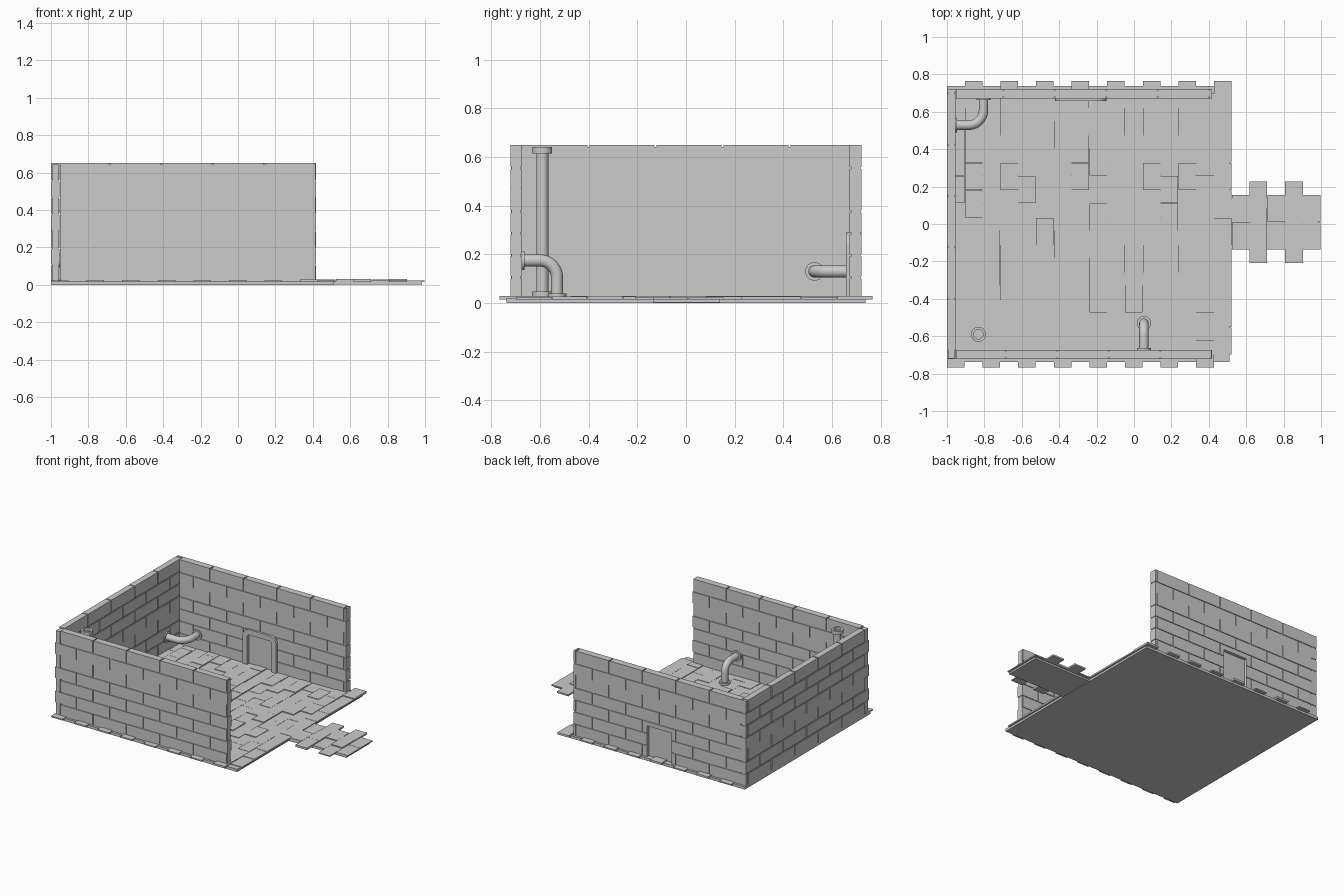
import bpy, bmesh, math, random
from mathutils import Vector

if "Cube" in bpy.data.objects:
    bpy.data.objects.remove(bpy.data.objects["Cube"])

random.seed(4)


def make_object(name, bm):
    bmesh.ops.recalc_face_normals(bm, faces=bm.faces)
    me = bpy.data.meshes.new(name)
    bm.to_mesh(me)
    bm.free()
    ob = bpy.data.objects.new(name, me)
    bpy.context.collection.objects.link(ob)
    return ob


def add_box(bm, x0, x1, y0, y1, z0, z1):
    vs = bmesh.ops.create_cube(bm, size=1)["verts"]
    for v in vs:
        v.co = ((x0 + x1) / 2 + v.co.x * (x1 - x0),
                (y0 + y1) / 2 + v.co.y * (y1 - y0),
                (z0 + z1) / 2 + v.co.z * (z1 - z0))


# floor base slab and path slab
bm = bmesh.new()
add_box(bm, -1, 0.51, -0.738, 0.738, 0, 0.02)
make_object("floor_slab", bm)
bm = bmesh.new()
add_box(bm, 0.51, 0.985, -0.135, 0.14, 0.002, 0.02)
make_object("path_slab", bm)

# paving tiles in staggered columns of slightly uneven height
CW, TL = 0.0952, 0.1465


def add_column(bm, x, y, count):
    for k in range(count):
        add_box(bm, x, x + CW - 0.0015, y + k * TL, y + (k + 1) * TL - 0.0015,
                0.015, random.uniform(0.022, 0.03))


bm = bmesh.new()
for c in range(16):
    add_column(bm, -1 + c * CW, -0.767 if c % 2 == 0 else 0.767 - 10 * TL, 10)
make_object("floor_tiles", bm)
bm = bmesh.new()
for c in range(5):
    n = 3 if c % 2 else 2
    add_column(bm, 0.523 + c * CW, -n * TL / 2 + 0.01, n)
make_object("path_tiles", bm)

# brick walls: seven courses in running bond around a recessed core
Z0, COURSE, BRICK, GAP = 0.02, 0.09, 0.275, 0.008
DOOR = (-0.385, -0.185, 0.25)


def wall(name, start, end, first, c0, c1, along_x, flush_row, hole=None):
    bm = bmesh.new()

    def put(a, b, z0, z1, inset=0.0):
        if b - a < 0.006:
            return
        if along_x:
            add_box(bm, a, b, c0 + inset, c1 - inset, z0, z1)
        else:
            add_box(bm, c0 + inset, c1 - inset, a, b, z0, z1)

    for r in range(7):
        z0 = Z0 + r * COURSE
        z1 = z0 + COURSE - (0 if r in (flush_row, 6) else GAP)
        a = first - BRICK * (1.5 if r % 2 else 1)
        while a < end:
            s, e = max(a, start), min(a + BRICK - GAP, end)
            if hole and z0 < hole[2]:
                for s2, e2 in ((s, min(e, hole[0])), (max(s, hole[1]), e)):
                    put(s2, e2, z0, z1)
                s, e = max(s, hole[0]), min(e, hole[1])
                put(s, e, max(z0, hole[2]), z1) if z1 > hole[2] else None
            else:
                put(s, e, z0, z1)
            a += BRICK
    i, top = 0.006, 0.642
    s, e = start + 0.002, end - 0.004
    if hole:
        put(s, hole[0], Z0, top, i)
        put(hole[1], e, Z0, top, i)
        put(hole[0], hole[1], hole[2], top, i)
    else:
        put(s, e, Z0, top, i)
    return make_object(name, bm)


wall("front_wall", -0.953, 0.418, -0.681, -0.722, -0.673, True, 4)
wall("back_wall", -0.953, 0.418, -0.695, 0.672, 0.722, True, 4, DOOR)
wall("left_wall", -0.722, 0.722, -0.396, -1.0, -0.955, False, 2)

# door panel set into the opening
bm = bmesh.new()
add_box(bm, DOOR[0], DOOR[1], 0.68, 0.70, 0.02, DOOR[2])
make_object("door_panel", bm)


# door frame with rounded upper corners
def arch(x0, x1, top, r, n=6):
    pts = [(x0, 0.02)]
    for cx, a0 in ((x0 + r, math.pi), (x1 - r, math.pi / 2)):
        for k in range(n + 1):
            t = a0 - k / n * math.pi / 2
            pts.append((cx + r * math.cos(t), top - r + r * math.sin(t)))
    return pts + [(x1, 0.02)]


bm = bmesh.new()
outer = [bm.verts.new((x, 0.657, z)) for x, z in arch(-0.423, -0.147, 0.29, 0.055)]
inner = [bm.verts.new((x, 0.657, z)) for x, z in arch(DOOR[0], DOOR[1], DOOR[2], 0.018)]
faces = [bm.faces.new((outer[k], outer[k + 1], inner[k + 1], inner[k]))
         for k in range(len(outer) - 1)]
ext = bmesh.ops.extrude_face_region(bm, geom=faces)
moved = [g for g in ext["geom"] if isinstance(g, bmesh.types.BMVert)]
bmesh.ops.translate(bm, verts=moved, vec=(0, 0.025, 0))
make_object("door_frame", bm)


# pipes
def smooth(ob):
    bpy.ops.object.select_all(action="DESELECT")
    ob.select_set(True)
    bpy.context.view_layer.objects.active = ob
    bpy.ops.object.shade_smooth_by_angle(angle=math.radians(40))


def flange(name, base, direction, length=0.015, r=0.038):
    d = Vector(direction)
    bpy.ops.mesh.primitive_cylinder_add(vertices=32, radius=r, depth=length,
                                        location=Vector(base) + d * length / 2,
                                        rotation=d.to_track_quat("Z", "Y").to_euler())
    bpy.context.object.name = name
    smooth(bpy.context.object)


def elbow(name, a, corner, b, bend, r=0.025, sides=24):
    a, corner, b = Vector(a), Vector(corner), Vector(b)
    u, v = (a - corner).normalized(), (b - corner).normalized()
    centre = corner + (u + v) * bend
    path = [(a, -u)]
    for k in range(13):
        t = k / 12 * math.pi / 2
        path.append((centre - v * bend * math.cos(t) - u * bend * math.sin(t),
                     -u * math.cos(t) + v * math.sin(t)))
    path.append((b, v))
    side = u.cross(v)
    bm = bmesh.new()
    rings = []
    for p, d in path:
        n = side.cross(d)
        rings.append([bm.verts.new(p + r * (side * math.cos(q) + n * math.sin(q)))
                      for q in (2 * math.pi * k / sides for k in range(sides))])
    for r0, r1 in zip(rings, rings[1:]):
        for k in range(sides):
            j = (k + 1) % sides
            bm.faces.new((r0[k], r0[j], r1[j], r1[k]))
    bm.faces.new(rings[0])
    bm.faces.new(rings[-1])
    smooth(make_object(name, bm))


elbow("floor_pipe", (0.053, -0.673, 0.175), (0.053, -0.53, 0.175), (0.053, -0.53, 0.025), 0.07)
flange("floor_pipe_wall_flange", (0.053, -0.673, 0.175), (0, 1, 0), 0.009)
flange("floor_pipe_base_flange", (0.053, -0.53, 0.025), (0, 0, 1))

elbow("corner_pipe", (-0.955, 0.528, 0.13), (-0.805, 0.528, 0.13), (-0.805, 0.672, 0.13), 0.08)
flange("corner_pipe_left_flange", (-0.957, 0.528, 0.13), (1, 0, 0), 0.01)
flange("corner_pipe_back_flange", (-0.805, 0.674, 0.13), (0, -1, 0), 0.01)

# standing pipe
flange("standing_pipe", (-0.832, -0.59, 0.025), (0, 0, 1), 0.6, 0.025)
flange("standing_pipe_base", (-0.832, -0.59, 0.025), (0, 0, 1), 0.022, 0.04)

# standing pipe collar with an open mouth
bm = bmesh.new()
loops = [[bm.verts.new((-0.832 + r * math.cos(k * math.pi / 16),
                        -0.59 + r * math.sin(k * math.pi / 16), z)) for k in range(32)]
         for r, z in ((0.025, 0.615), (0.04, 0.615), (0.04, 0.642), (0.025, 0.642))]
for i in range(4):
    for k in range(32):
        A, B, j = loops[i], loops[(i + 1) % 4], (k + 1) % 32
        bm.faces.new((A[k], A[j], B[j], B[k]))
smooth(make_object("standing_pipe_collar", bm))
